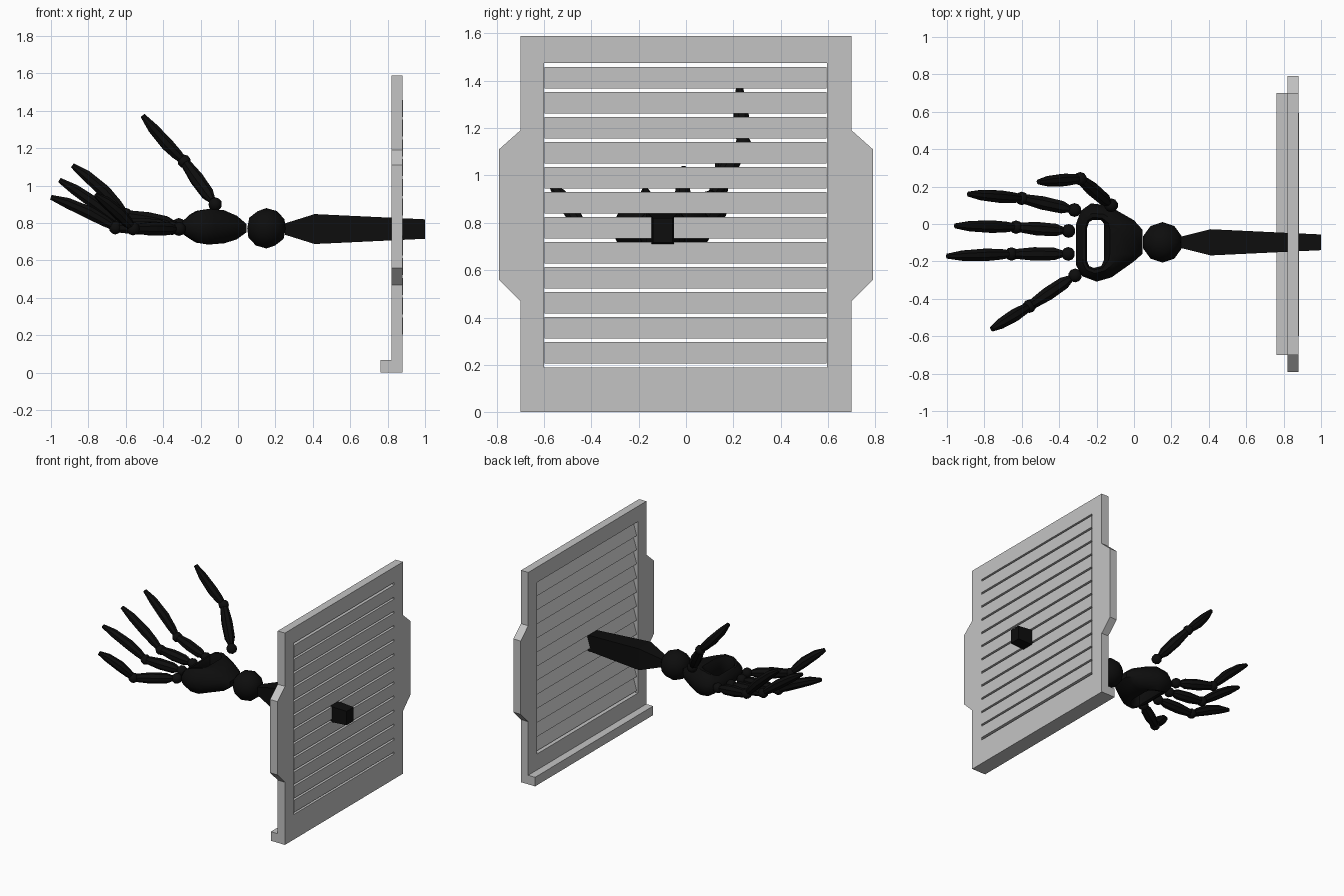
import bpy, bmesh, math
from mathutils import Vector

if "Cube" in bpy.data.objects:
    bpy.data.objects.remove(bpy.data.objects["Cube"])


def material(name, value):
    m = bpy.data.materials.new(name)
    m.diffuse_color = (value, value, value, 1)
    m.use_nodes = True
    m.node_tree.nodes["Principled BSDF"].inputs["Base Color"].default_value = m.diffuse_color
    return m


GREY = material("light grey", 0.55)
BLACK = material("black", 0.004)


def finish(bm, name, mat, smooth=False):
    bmesh.ops.recalc_face_normals(bm, faces=bm.faces)
    mesh = bpy.data.meshes.new(name)
    bm.to_mesh(mesh)
    bm.free()
    mesh.materials.append(mat)
    ob = bpy.data.objects.new(name, mesh)
    bpy.context.collection.objects.link(ob)
    if smooth:
        bpy.context.view_layer.objects.active = ob
        ob.select_set(True)
        bpy.ops.object.shade_smooth_by_angle(angle=math.radians(40))
        ob.select_set(False)
    return ob


def skin(bm, rings, closed=False):
    """Join equal rings of points with quads, capping the ends when open."""
    vs = [[bm.verts.new(p) for p in r] for r in rings]
    n = len(vs[0])
    for i in range(len(vs) if closed else len(vs) - 1):
        a, b = vs[i], vs[(i + 1) % len(vs)]
        for j in range(n):
            k = (j + 1) % n
            bm.faces.new((a[j], a[k], b[k], b[j]))
    if not closed:
        bm.faces.new(vs[0])
        bm.faces.new(vs[-1])


def prism(name, outline, axis, lo, hi):
    """Extrude an outline along x (outline is y,z) or y (outline is x,z)."""
    bm = bmesh.new()
    place = (lambda p, t: (t, p[0], p[1])) if axis == "x" else (lambda p, t: (p[0], t, p[1]))
    skin(bm, [[place(p, t) for p in outline] for t in (lo, hi)])
    return finish(bm, name, GREY)


def limb(name, path, radii, sides=8):
    """Faceted tube that swells and tapers along a path."""
    path = [Vector(p) for p in path]
    rings = []
    for i, p in enumerate(path):
        d = (path[min(i + 1, len(path) - 1)] - path[max(i - 1, 0)]).normalized()
        side = d.cross(Vector((0, 0, 1))).normalized()
        up = side.cross(d)
        rings.append([p + radii[i] * (side * math.cos(a) + up * math.sin(a))
                      for a in (2 * math.pi * (j + 0.5) / sides for j in range(sides))])
    bm = bmesh.new()
    skin(bm, rings)
    return finish(bm, name, BLACK, True)


def ball(name, centre, radius, detail=2):
    bm = bmesh.new()
    bmesh.ops.create_icosphere(bm, subdivisions=detail, radius=radius)
    bmesh.ops.translate(bm, verts=bm.verts, vec=centre)
    return finish(bm, name, BLACK, True)


# Shutter frame: one rectangular ring
def rect(x, y0, y1, z0, z1):
    return [(x, y0, z0), (x, y1, z0), (x, y1, z1), (x, y0, z1)]


X0, X1 = 0.82, 0.88
outer, inner = (-0.70, 0.70, 0.068, 1.59), (-0.60, 0.595, 0.188, 1.475)
bm = bmesh.new()
skin(bm, [rect(X0, *outer), rect(X1, *outer), rect(X1, *inner), rect(X0, *inner)], closed=True)
finish(bm, "frame", GREY)

# Sill and the two chamfered side wings
prism("sill", [(0.763, 0), (X1, 0), (X1, 0.068), (0.763, 0.068)], "y", -0.70, 0.70)
for s, label in ((-1, "left"), (1, "right")):
    prism(label + "_wing", [(s * 0.70, 0.47), (s * 0.79, 0.56), (s * 0.79, 1.11), (s * 0.70, 1.19)],
          "x", X0, X1)

# Louvre slats, sloped on the hand side
for i in range(12):
    z = 0.205 + i * 0.1057
    prism("slat", [(0.828, z), (0.883, z), (0.883, z + 0.091), (0.856, z + 0.091)],
          "y", -0.598, 0.593)

# Forearm: square tapered beam
bm = bmesh.new()
skin(bm, [[(x, -0.098 + sy * hy, 0.768 + sz * hz)
           for sy, sz in ((-1, -1), (1, -1), (1, 1), (-1, 1))]
          for x, hy, hz in ((0.25, 0.03, 0.03), (0.41, 0.07, 0.08), (1.0, 0.042, 0.052))])
finish(bm, "forearm", BLACK)

# Wrist
ball("wrist", (0.152, -0.098, 0.772), 0.108)

# Palm: ring around an open centre (outer x, y, inner x, y, half height)
palm = [(0.045, -0.03, -0.16, -0.03, 0.09), (0.0, 0.02, -0.16, 0.0, 0.09),
        (-0.14, 0.10, -0.175, 0.02, 0.095), (-0.23, 0.11, -0.22, 0.022, 0.085),
        (-0.285, 0.07, -0.24, 0.01, 0.065), (-0.31, 0.0, -0.25, -0.02, 0.05),
        (-0.31, -0.22, -0.25, -0.20, 0.05), (-0.275, -0.28, -0.24, -0.225, 0.065),
        (-0.20, -0.308, -0.215, -0.235, 0.085), (-0.12, -0.285, -0.175, -0.225, 0.095),
        (0.0, -0.20, -0.16, -0.19, 0.09), (0.045, -0.16, -0.16, -0.16, 0.09)]
section = [(1, 0.25), (0.75, 0.7), (0.4, 1), (0.15, 0.95), (0, 0.5)]
section += [(t, -h) for t, h in reversed(section)]
bm = bmesh.new()
skin(bm, [[(ix + (ox - ix) * t, iy + (oy - iy) * t, 0.785 + hh * h - 0.012 * t)
           for t, h in section] for ox, oy, ix, iy, hh in palm], closed=True)
finish(bm, "palm", BLACK, True)

# Fingers: knuckle ball, lower bone, joint ball, curved tip
fingers = {
    "index": ((-0.318, 0.075, 0.79), (-0.60, 0.137, 0.845), (-0.885, 0.16, 1.108), 0.02),
    "middle": ((-0.35, -0.037, 0.78), (-0.63, -0.017, 0.80), (-0.955, -0.01, 1.03), 0.01),
    "ring": ((-0.352, -0.16, 0.773), (-0.655, -0.16, 0.775), (-1.0, -0.172, 0.938), 0.015),
    "little": ((-0.315, -0.275, 0.768), (-0.56, -0.44, 0.77), (-0.76, -0.562, 0.95), 0.015),
    "thumb": ((-0.122, 0.10, 0.90), (-0.288, 0.242, 1.13), (-0.51, 0.225, 1.375), -0.01),
}
for name, (k, j, tip, lift) in fingers.items():
    k, j, tip = Vector(k), Vector(j), Vector(tip)
    ball(name + "_knuckle", k, 0.037)
    ball(name + "_joint", j, 0.036)
    limb(name + "_lower_bone", [k.lerp(j, t) for t in (0.1, 0.24, 0.6, 0.97)],
         (0.02, 0.036, 0.039, 0.027))
    limb(name + "_tip_bone",
         [j.lerp(tip, t) + Vector((0, 0, lift * math.sin(math.pi * t)))
          for t in (0.05, 0.16, 0.4, 0.75, 1.0)],
         (0.022, 0.03, 0.036, 0.03, 0.014))
